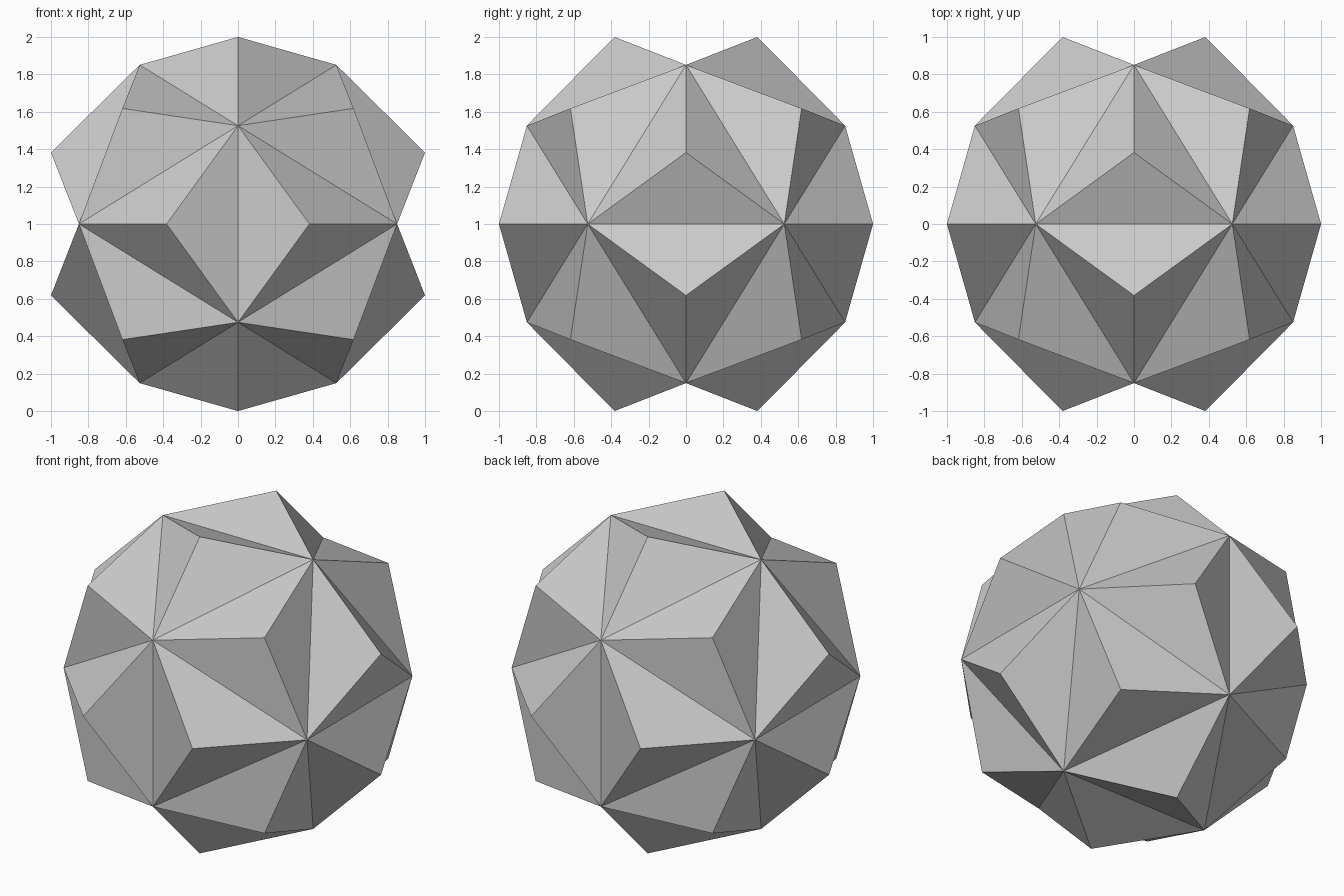
import bpy, bmesh, math

if "Cube" in bpy.data.objects:
    bpy.data.objects.remove(bpy.data.objects["Cube"])

# Core icosahedron: three golden rectangles, unit circumradius
phi = (1 + math.sqrt(5)) / 2
a = 1 / math.sqrt(1 + phi * phi)
b = phi * a
bm = bmesh.new()
for s in (-a, a):
    for t in (-b, b):
        for co in ((s, 0, t), (0, t, s), (t, s, 0)):
            bm.verts.new(co)
bmesh.ops.convex_hull(bm, input=bm.verts[:])

# Raise a pyramid on every face; tips form a dodecahedron reaching 1 unit out
tip_radius = math.sqrt(1 + (2 - phi) ** 2)
tips = bmesh.ops.poke(bm, faces=bm.faces[:])["verts"]
for v in tips:
    v.co = v.co.normalized() * tip_radius

# Stand on the ground
bmesh.ops.translate(bm, verts=bm.verts[:], vec=(0, 0, 1))
bmesh.ops.recalc_face_normals(bm, faces=bm.faces[:])

mesh = bpy.data.meshes.new("spiked_ball")
bm.to_mesh(mesh)
bm.free()
bpy.context.collection.objects.link(bpy.data.objects.new("spiked_ball", mesh))
